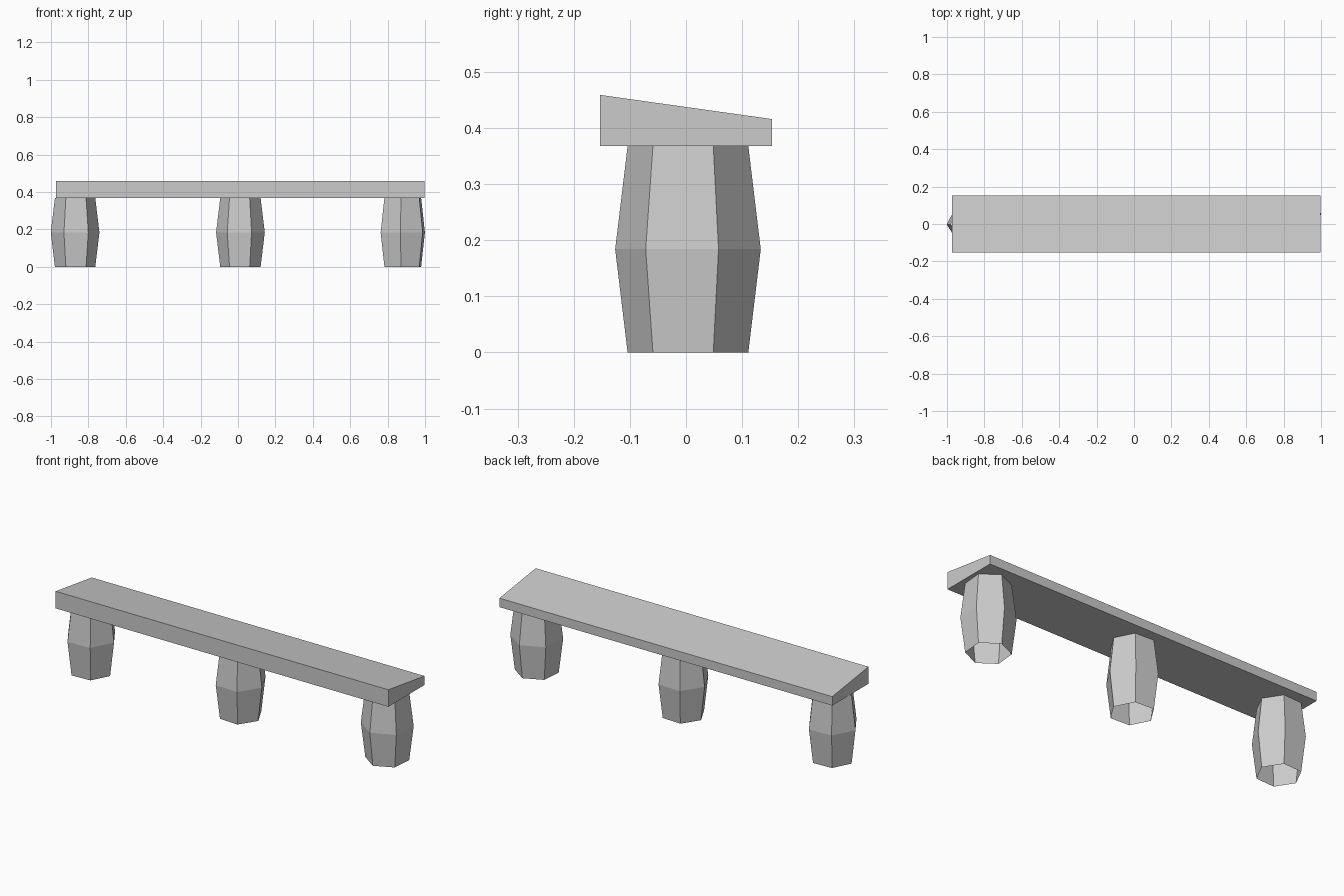
import bpy
import math

cube = bpy.data.objects.get("Cube")
if cube:
    bpy.data.objects.remove(cube, do_unlink=True)

stone = bpy.data.materials.new("grey_stone")
stone.use_nodes = True
grey = (0.6, 0.6, 0.6, 1)
stone.diffuse_color = grey
stone.node_tree.nodes["Principled BSDF"].inputs["Base Color"].default_value = grey


def make_part(name, verts, faces):
    mesh = bpy.data.meshes.new(name)
    mesh.from_pydata(verts, [], faces)
    mesh.materials.append(stone)
    obj = bpy.data.objects.new(name, mesh)
    bpy.context.collection.objects.link(obj)
    return obj


SEAT_Z = 0.368


# Bulging six-sided leg, hollow and open at both ends
def leg(name, x, turn):
    rings = [(0, 0.108), (SEAT_Z / 2, 0.1303), (SEAT_Z, 0.108)]
    verts, faces = [], []
    for z, r in rings:
        for k in range(6):
            a = math.radians(turn + 60 * k)
            verts.append((x + r * math.cos(a), 0.0035 + r * math.sin(a), z))
    for i in range(2):
        for k in range(6):
            n = (k + 1) % 6
            faces.append((6 * i + k, 6 * i + n, 6 * i + 6 + n, 6 * i + 6 + k))
    make_part(name, verts, faces)


# Half of the seat: wedge profile, higher at the front
def slab(name, x0, x1):
    profile = [(-0.153, SEAT_Z), (0.153, SEAT_Z), (0.153, 0.416), (-0.153, 0.459)]
    verts = [(x, y, z) for x in (x0, x1) for y, z in profile]
    faces = [(3, 2, 1, 0), (4, 5, 6, 7)]
    faces += [(k, (k + 1) % 4, (k + 1) % 4 + 4, k + 4) for k in range(4)]
    make_part(name, verts, faces)


leg("right_leg", -0.871, 2.8)
leg("middle_leg", 0.013, -2.8)
leg("left_leg", 0.881, 24.7)
slab("right_seat_slab", -0.973, 0.012)
slab("left_seat_slab", 0.012, 0.997)
